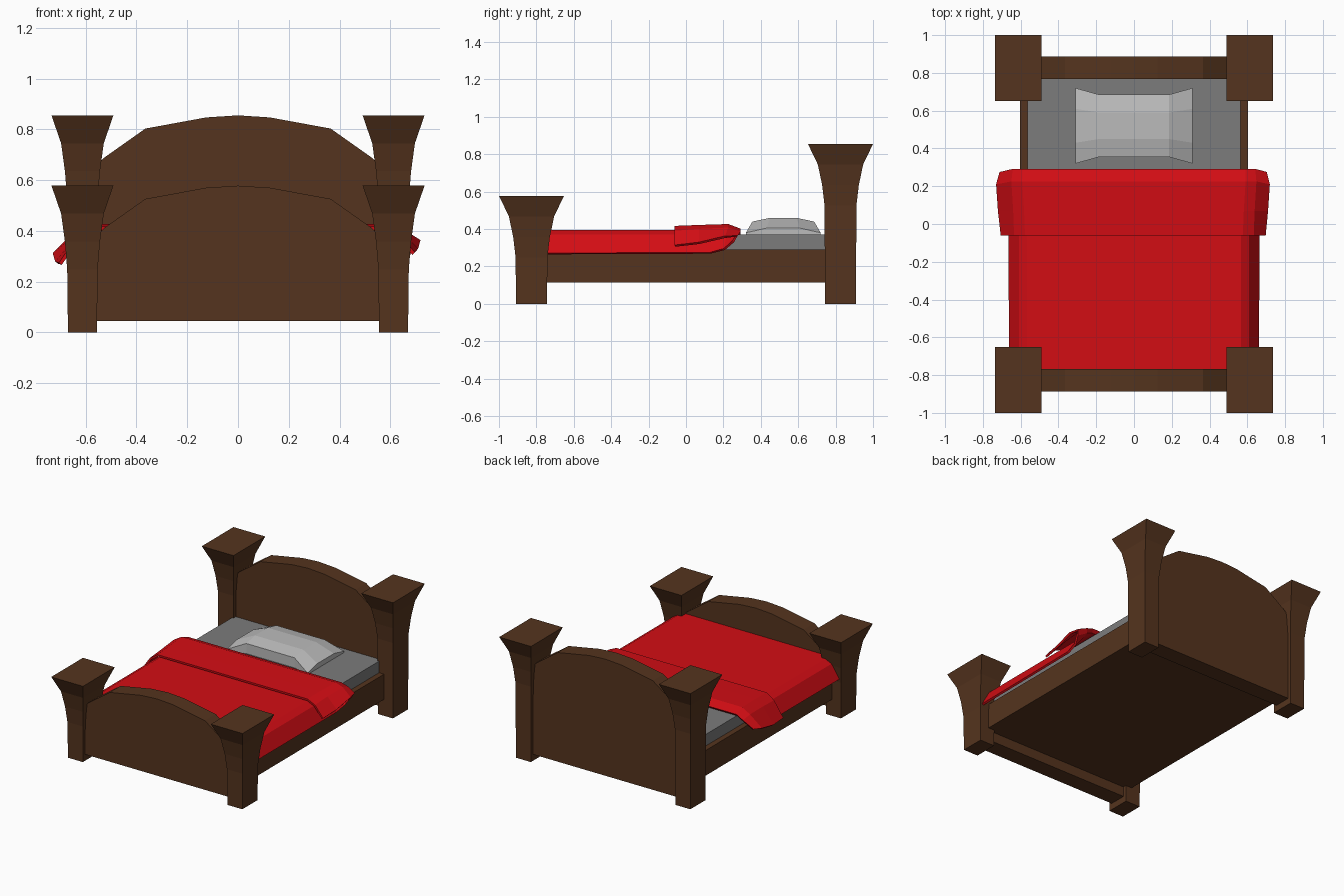
import bpy, bmesh

if "Cube" in bpy.data.objects:
    bpy.data.objects.remove(bpy.data.objects["Cube"])

def material(name, rgb):
    m = bpy.data.materials.new(name)
    m.diffuse_color = (*rgb, 1)
    m.use_nodes = True
    m.node_tree.nodes["Principled BSDF"].inputs["Base Color"].default_value = m.diffuse_color
    return m

WOOD = material("wood", (0.09, 0.034, 0.013))
RED = material("red_cloth", (0.65, 0.004, 0.007))
DARK = material("mattress_grey", (0.2, 0.2, 0.2))
LIGHT = material("pillow_grey", (0.5, 0.5, 0.5))

def make(name, bm, mat, recalc=True):
    if recalc:
        bmesh.ops.recalc_face_normals(bm, faces=bm.faces)
    me = bpy.data.meshes.new(name)
    bm.to_mesh(me)
    bm.free()
    me.materials.append(mat)
    ob = bpy.data.objects.new(name, me)
    bpy.context.collection.objects.link(ob)
    return ob

def loft(bm, rows, close=False):
    """Bridge rows of points with quads; close wraps each row and caps the ends."""
    vs = [[bm.verts.new(p) for p in r] for r in rows]
    n = len(vs[0])
    for a, b in zip(vs, vs[1:]):
        for i in range(n if close else n - 1):
            j = (i + 1) % n
            bm.faces.new((a[i], a[j], b[j], b[i]))
    if close:
        bm.faces.new(vs[0])
        bm.faces.new(vs[-1])
    return vs

def box(name, x, y0, y1, z0, z1, mat):
    bm = bmesh.new()
    loft(bm, [[(-x, y0, z), (x, y0, z), (x, y1, z), (-x, y1, z)] for z in (z0, z1)], True)
    return make(name, bm, mat)

# Flared square posts
def post(name, cx, cy, top):
    bm = bmesh.new()
    levels = [(0, .057, .083), (top - .33, .060, .085), (top - .22, .069, .098),
              (top - .11, .084, .121), (top, .122, .174)]
    loft(bm, [[(cx - a, cy - b, z), (cx + a, cy - b, z),
               (cx + a, cy + b, z), (cx - a, cy + b, z)] for z, a, b in levels], True)
    make(name, bm, WOOD)

# Arched end boards
def board(name, y0, y1, top):
    half = [(.125, top - .008), (.365, top - .052), (.525, top - .165), (.6, top - .235), (.6, .045)]
    prof = [(-x, z) for x, z in reversed(half)] + [(0, top)] + half
    bm = bmesh.new()
    loft(bm, [[(x, y, z) for x, z in prof] for y in (y0, y1)], True)
    make(name, bm, WOOD)

for label, s, top in (("head", 1, .855), ("foot", -1, .578)):
    for side, sx in (("left", -1), ("right", 1)):
        post(f"{label}_post_{side}", sx * .613, s * .826, top)
    board(label + "board", *sorted((s * .767, s * .886)), top)

# Bed base and mattress
box("bed_frame", .603, -.78, .78, .115, .29, WOOD)
box("mattress", .565, -.77, .77, .25, .37, DARK)

# Blanket: one sheet running up the bed and folding back over itself
# station: y, flat z, flat half width, shoulder (x, z), hem (x, z), extra drop of left hem
stations = [
    (-.77, .388, .565, (.605, .365), (.655, .268), 0),
    (.13, .388, .565, (.605, .365), (.660, .272), 0),
    (.22, .388, .570, (.610, .368), (.670, .292), 0),
    (.268, .388, .580, (.625, .370), (.690, .335), .02),
    (.285, .400, .590, (.640, .385), (.700, .362), .04),
    (.225, .420, .590, (.645, .402), (.715, .358), .05),
    (.07, .415, .580, (.635, .395), (.705, .325), .05),
    (-.06, .410, .575, (.630, .385), (.692, .310), .04),
]
bm = bmesh.new()
rows = []
for y, z, w, (sx, sz), (hx, hz), d in stations:
    yh = y - .015 if y > .2 else y
    rows.append([(-hx - d * .2, yh, hz - d), (-sx, y, sz - d * .3), (-w, y, z),
                 (w, y, z), (sx, y, sz), (hx, yh, hz)])
loft(bm, rows)
blanket = make("blanket", bm, RED)
mod = blanket.modifiers.new("thickness", "SOLIDIFY")
mod.thickness = .014
mod.offset = 0

# Pillow: puffed grid with pinched corners, dropped to the mattress
xs = (-.31, -.185, 0, .185, .31)
bm = bmesh.new()
rows = []
for v, (edge_y, mid_y) in enumerate(((.32, .355), (.43, .45), (.61, .59), (.72, .685))):
    inner = v in (1, 2)
    rows.append([(x, edge_y if abs(x) > .3 else mid_y,
                  (.405 if inner else .38) if abs(x) > .3 else (.46 if inner else .44))
                 for x in xs])
vs = loft(bm, rows)
res = bmesh.ops.extrude_face_region(bm, geom=bm.faces[:], use_keep_orig=True)
for v in res["geom"]:
    if isinstance(v, bmesh.types.BMVert):
        v.co.z = .362
make("pillow", bm, LIGHT)
